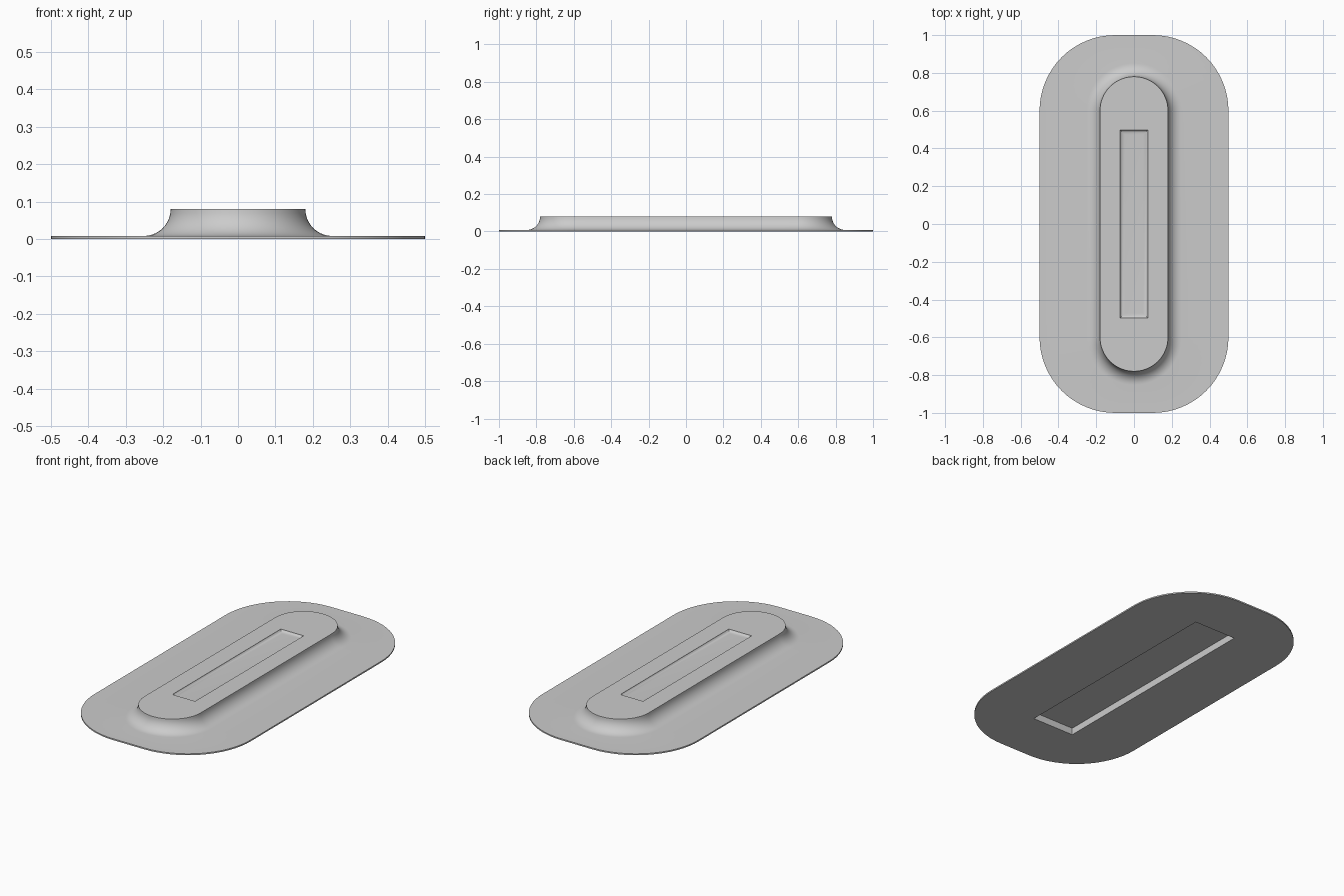
import bpy
import bmesh
import math

cube = bpy.data.objects.get("Cube")
if cube:
    bpy.data.objects.remove(cube, do_unlink=True)

CORNER_STEPS = 16
FILLET_STEPS = 10
PLATE_TOP, BOSS_TOP = 0.008, 0.08
FLARE = BOSS_TOP - PLATE_TOP
DISH_WIDTH, DISH_DEPTH = 0.025, 0.012


def rounded_rect(bm, hx, hy, r, z):
    """One closed ring of vertices, starting at the right end of the +x +y corner."""
    ring = []
    for quarter, (sx, sy) in enumerate([(1, 1), (-1, 1), (-1, -1), (1, -1)]):
        for i in range(CORNER_STEPS + 1):
            a = (quarter + i / CORNER_STEPS) * math.pi / 2
            ring.append(bm.verts.new((sx * (hx - r) + r * math.cos(a),
                                      sy * (hy - r) + r * math.sin(a), z)))
    return ring


# Ring sizes from the recess floor, over the boss and plate, to the pocket ceiling
sections = []

# Shallow dished recess in the top
for i in range(7):
    a = i / 6 * math.pi / 2
    out = DISH_WIDTH * math.sin(a)
    sections.append((0.048 + out, 0.472 + out, 0.0,
                     BOSS_TOP - DISH_DEPTH * math.cos(a)))

# Raised boss with a concave flare running out onto the plate
for i in range(FILLET_STEPS + 1):
    a = i / FILLET_STEPS * math.pi / 2
    out = FLARE * (1 - math.cos(a))
    sections.append((0.18 + out, 0.78 + out, 0.18 + out,
                     BOSS_TOP - FLARE * math.sin(a)))

# Thin base plate edge
sections += [(0.5, 1.0, 0.4, PLATE_TOP), (0.5, 1.0, 0.4, 0.0)]

# Rectangular pocket in the underside
sections += [(0.135, 0.68, 0.0, 0.0), (0.135, 0.68, 0.0, 0.04)]

bm = bmesh.new()
rings = [rounded_rect(bm, *s) for s in sections]
for upper, lower in zip(rings, rings[1:]):
    count = len(upper)
    for i in range(count):
        j = (i + 1) % count
        bm.faces.new((upper[i], lower[i], lower[j], upper[j]))
bm.faces.new(rings[0])
bm.faces.new(rings[-1][::-1])
bmesh.ops.remove_doubles(bm, verts=bm.verts[:], dist=0.00001)
bmesh.ops.recalc_face_normals(bm, faces=bm.faces[:])

mesh = bpy.data.meshes.new("raised_plate")
bm.to_mesh(mesh)
bm.free()
plate = bpy.data.objects.new("raised_plate", mesh)
bpy.context.collection.objects.link(plate)

# Plain grey finish
grey = bpy.data.materials.new("light_grey")
grey.use_nodes = True
colour = (0.6, 0.6, 0.6, 1.0)
grey.diffuse_color = colour
grey.node_tree.nodes["Principled BSDF"].inputs["Base Color"].default_value = colour
mesh.materials.append(grey)

# Smooth curves with crisp rims
bpy.ops.object.select_all(action="DESELECT")
plate.select_set(True)
bpy.context.view_layer.objects.active = plate
bpy.ops.object.shade_smooth_by_angle(angle=math.radians(25))
